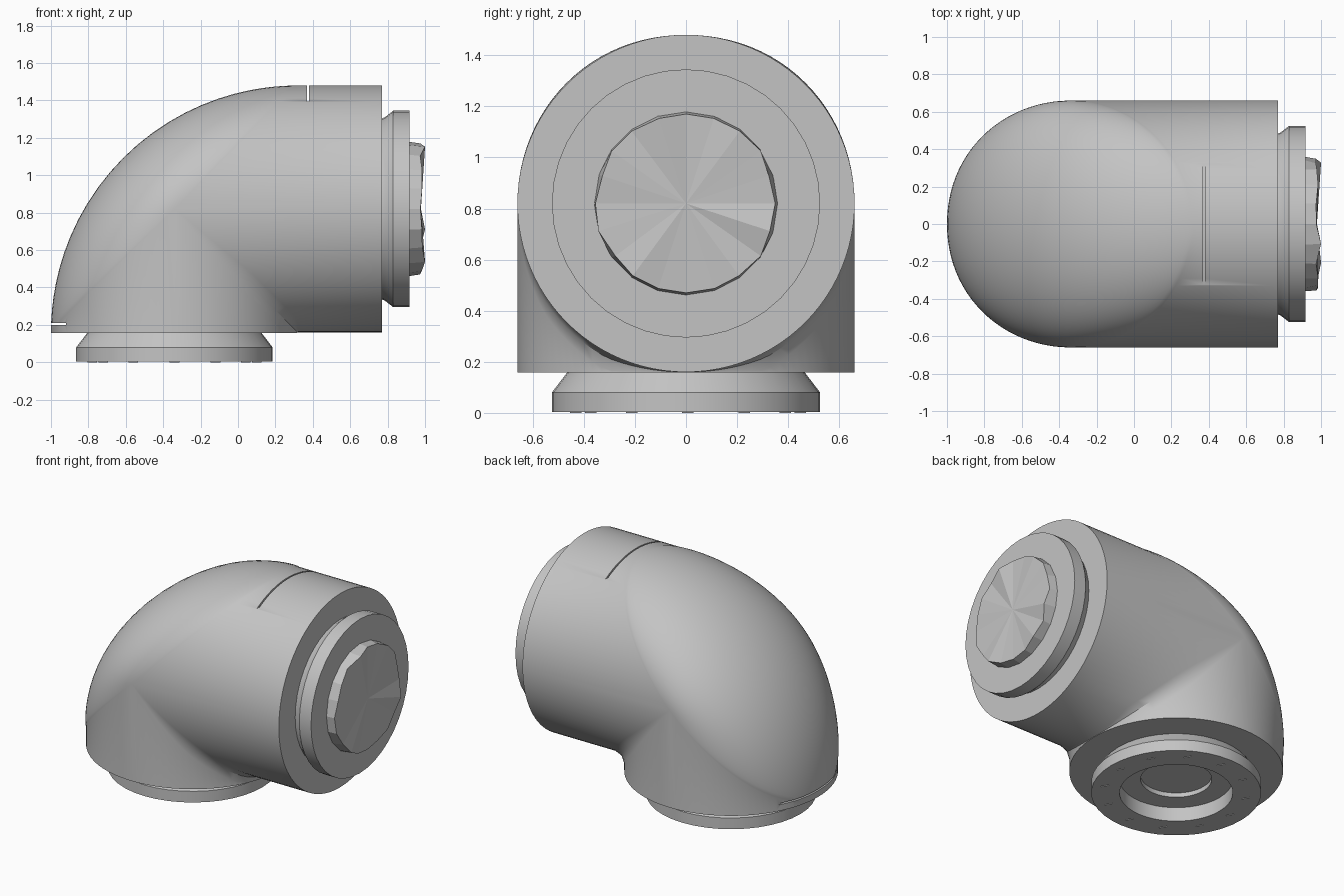
import bpy, bmesh, math, random
from mathutils import Matrix, Vector

random.seed(4)
if "Cube" in bpy.data.objects:
    bpy.data.objects.remove(bpy.data.objects["Cube"], do_unlink=True)

grey = bpy.data.materials.new("light grey")
grey.use_nodes = True
grey.diffuse_color = (0.55, 0.55, 0.55, 1)
grey.node_tree.nodes["Principled BSDF"].inputs["Base Color"].default_value = grey.diffuse_color

AXIS_X, AXIS_Z = -0.34, 0.82    # axes of the upright and the level pipe
RADIUS, BASE, END = 0.66, 0.158, 0.77
CHORD = RADIUS * math.sqrt(2)    # half length of the slanted joint
FULLNESS = 0.3                   # how far the dome swells beyond the pipes


def add_object(name, bm, smooth=True):
    bmesh.ops.recalc_face_normals(bm, faces=bm.faces)
    mesh = bpy.data.meshes.new(name)
    bm.to_mesh(mesh)
    bm.free()
    mesh.materials.append(grey)
    obj = bpy.data.objects.new(name, mesh)
    bpy.context.collection.objects.link(obj)
    if smooth:
        shade(obj)
    return obj


def shade(obj):
    bpy.ops.object.select_all(action='DESELECT')
    obj.select_set(True)
    bpy.context.view_layer.objects.active = obj
    bpy.ops.object.shade_smooth_by_angle(angle=math.radians(30))


def skin(bm, rings):
    """Join neighbouring closed outlines with quads."""
    for a, b in zip(rings, rings[1:]):
        for i in range(len(a)):
            j = (i + 1) % len(a)
            bm.faces.new((a[i], a[j], b[j], b[i]))
    bmesh.ops.remove_doubles(bm, verts=bm.verts, dist=0.0005)


def lathe(name, profile, place, sides=40):
    bm = bmesh.new()
    rings = []
    for r, h in profile:
        angles = [math.tau * i / sides for i in range(sides)]
        rings.append([bm.verts.new((r * math.cos(a), r * math.sin(a), h)) for a in angles])
    skin(bm, rings)
    bm.transform(place)
    return add_object(name, bm)


def arc_height(s, chord):
    return math.sqrt(2 * chord ** 2 - s ** 2) - chord


def dome_height(s, y, c):
    """Rise of the dome over the slanted joint."""
    tangent = arc_height(s, c * math.sqrt(2))
    half_width = RADIUS * math.sqrt(max(1 - (s / CHORD) ** 2, 0))
    if half_width <= abs(y) + 1e-6:
        return tangent
    swollen = arc_height(s, CHORD) * math.sqrt(1 - (y / half_width) ** 2)
    return tangent + FULLNESS * (swollen - tangent)


def slice_outline(t):
    """Side outline of the elbow at one position across its width."""
    y, c = RADIUS * math.sin(t), RADIUS * math.cos(t)
    cx, cz = AXIS_X + c, AXIS_Z - c
    points = [(AXIS_X - c, BASE)]
    for i in range(29):          # domed outer bend
        s = c * math.sqrt(2) * math.sin(math.pi * (i / 28 - 0.5))
        h = dome_height(s, y, c)
        points.append((AXIS_X + (s - h) / math.sqrt(2), AXIS_Z + (s + h) / math.sqrt(2)))
    e = min(0.07, 0.2 * c, 0.9 * (cz - BASE))    # softened inner corner
    points += [(END, AXIS_Z + c), (END, cz), (cx + e, cz)]
    points += [(cx + 0.3 * e, cz - 0.3 * e), (cx, cz - e), (cx, BASE)]
    return [(x, y, z) for x, z in points]


# Elbow body, lofted across its width
bm = bmesh.new()
STEPS = 48
slices = [[bm.verts.new(p) for p in slice_outline(math.pi * (k / STEPS - 0.5))]
          for k in range(STEPS + 1)]
skin(bm, slices)
body = add_object("elbow_body", bm, smooth=False)

# Thin slots where the bend meets each pipe
for centre, size in (((0.375, 0, 1.50), (0.01, 1, 0.21)),
                     ((-1.02, 0, 0.205), (0.2, 1, 0.01))):
    bm = bmesh.new()
    bmesh.ops.create_cube(bm, size=1)
    bmesh.ops.scale(bm, vec=size, verts=bm.verts)
    bmesh.ops.translate(bm, vec=centre, verts=bm.verts)
    cutter = add_object("slot_cutter", bm, smooth=False)
    cutter.hide_render = True
    cut = body.modifiers.new("slot", 'BOOLEAN')
    cut.operation, cut.solver, cut.object = 'DIFFERENCE', 'EXACT', cutter
    bpy.context.view_layer.objects.active = body
    bpy.ops.object.modifier_apply(modifier=cut.name)
    bpy.data.objects.remove(cutter, do_unlink=True)
shade(body)

# Bottom flange with a stepped recess
lathe("bottom_flange",
      [(0, 0.13), (0.22, 0.13), (0.22, 0.10), (0.35, 0.10), (0.35, 0.004),
       (0.525, 0.004), (0.525, 0.08), (0.46, 0.165)],
      Matrix.Translation((AXIS_X, 0, 0)))

# Small three-sided studs around the bottom flange
bm = bmesh.new()
for i in range(12):
    a = math.tau * i / 12
    spot = Vector((AXIS_X + 0.44 * math.cos(a), 0.44 * math.sin(a), 0.004))
    bmesh.ops.create_cone(bm, cap_ends=True, segments=3, radius1=0.03, radius2=0.03,
                          depth=0.008, matrix=Matrix.Translation(spot))
add_object("flange_studs", bm, smooth=False)

# End flange on the level pipe
sideways = Matrix.Rotation(math.pi / 2, 4, 'Y')
lathe("end_flange",
      [(0.48, -0.01), (0.49, 0.015), (0.525, 0.06), (0.525, 0.148), (0, 0.148)],
      Matrix.Translation((END, 0, AXIS_Z)) @ sideways)

# Rough-edged cap on the end flange
bm = bmesh.new()
bmesh.ops.create_cone(bm, cap_ends=True, segments=20, radius1=0.36, radius2=0.35, depth=0.07,
                      matrix=Matrix.Translation((0.943, 0, AXIS_Z)) @ sideways)
top = [f for f in bm.faces if f.calc_center_median().x > 0.97]
rim = list(top[0].verts)
bmesh.ops.poke(bm, faces=top)
for i, v in enumerate(rim):
    v.co.x = 1.0 if i % 7 == 0 else 0.978 + random.uniform(-0.008, 0.01)
    v.co.y *= random.uniform(0.97, 1.04)
add_object("end_cap", bm, smooth=False)
